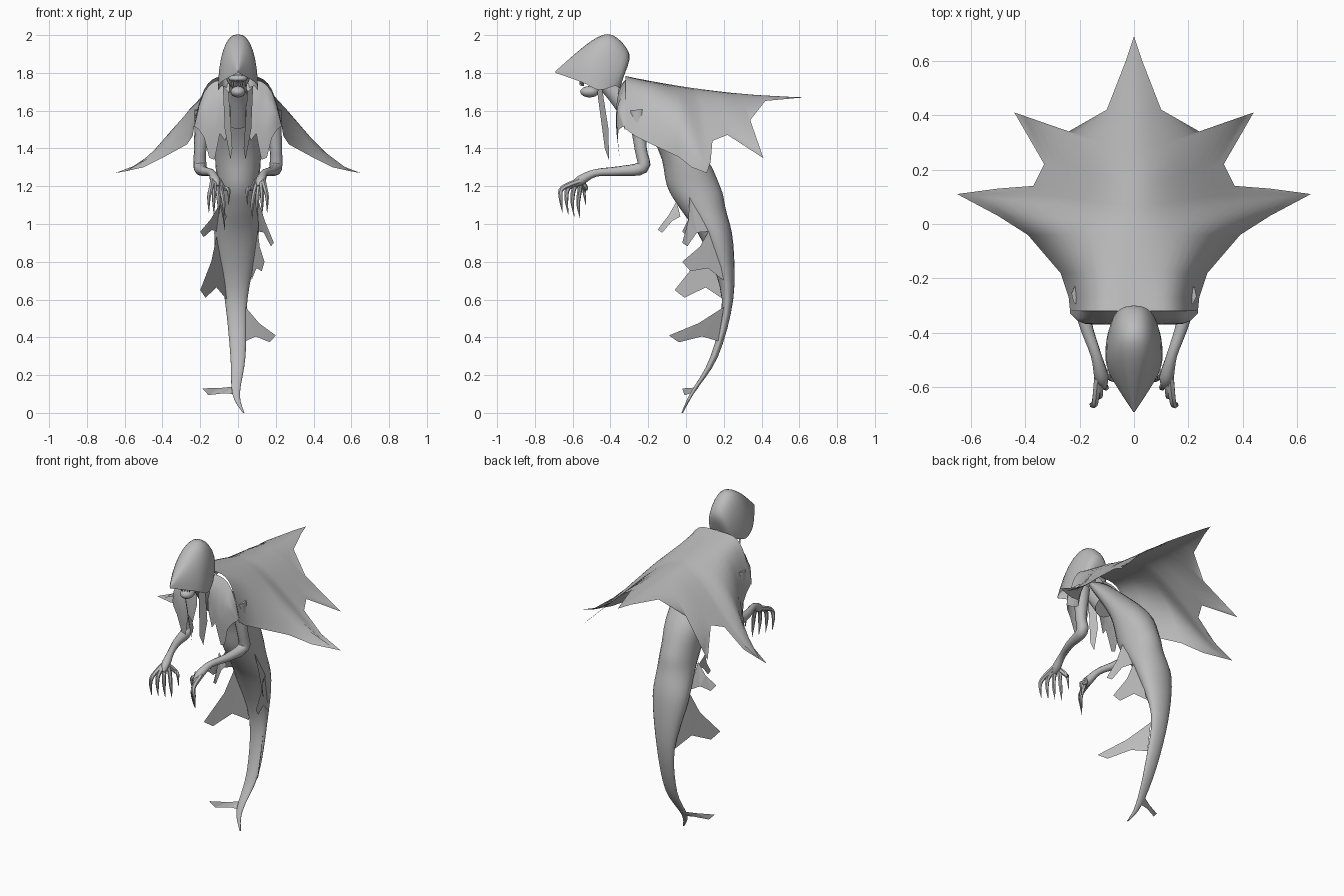
import bpy, bmesh
from math import sin, cos, pi
from mathutils import Vector

default_cube = bpy.data.objects.get("Cube")
if default_cube:
    bpy.data.objects.remove(default_cube, do_unlink=True)

grey = bpy.data.materials.new("ash grey")
grey.use_nodes = True
colour = (.5, .5, .5, 1)
grey.diffuse_color = colour
grey.node_tree.nodes["Principled BSDF"].inputs["Base Color"].default_value = colour


def finish(name, bm, smooth=True):
    """Turn a bmesh into a named grey object."""
    bmesh.ops.remove_doubles(bm, verts=bm.verts, dist=.0005)
    bmesh.ops.recalc_face_normals(bm, faces=bm.faces)
    mesh = bpy.data.meshes.new(name)
    bm.to_mesh(mesh)
    bm.free()
    mesh.materials.append(grey)
    part = bpy.data.objects.new(name, mesh)
    bpy.context.collection.objects.link(part)
    if smooth:
        bpy.ops.object.select_all(action="DESELECT")
        part.select_set(True)
        bpy.context.view_layer.objects.active = part
        bpy.ops.object.shade_smooth_by_angle(angle=1)


def ease(t):
    return t * t * (3 - 2 * t)


def spline(knots, steps=4):
    """Pass a smooth curve through tuples of any length."""
    knots = [Vector(knot) for knot in knots]
    padded = [knots[0]] + knots + [knots[-1]]
    result = []
    for before, start, end, after in zip(padded, padded[1:], padded[2:], padded[3:]):
        for step in range(steps):
            t = step / steps
            tangent_in, tangent_out = (end - before) / 2, (after - start) / 2
            result.append(start.lerp(end, ease(t)) + tangent_in * t * (1 - t) ** 2
                          - tangent_out * t * t * (1 - t))
    return result + [knots[-1]]


def skin(name, rows, closed=False):
    """Skin equally long rows of points; closed rows make a capped tube."""
    bm = bmesh.new()
    loops = [[bm.verts.new(point) for point in row] for row in rows]
    count = len(rows[0])
    for lower, upper in zip(loops, loops[1:]):
        for i in range(count if closed else count - 1):
            j = (i + 1) % count
            bm.faces.new((lower[i], lower[j], upper[j], upper[i]))
    if closed:
        bm.faces.new(loops[0])
        bm.faces.new(loops[-1])
    finish(name, bm)


def tube(name, path, sides=8):
    """Round tube along x, y, z, radius knots."""
    path = spline(path)
    centres = [knot.to_3d() for knot in path]
    rows = []
    for i, centre in enumerate(centres):
        along = centres[min(i + 1, len(path) - 1)] - centres[max(i - 1, 0)]
        across = along.cross(Vector((1, .2, .1))).normalized()
        up = along.cross(across).normalized()
        angles = [k * 2 * pi / sides for k in range(sides)]
        rows.append([centre + path[i].w * (across * cos(a) + up * sin(a)) for a in angles])
    skin(name, rows, closed=True)


def cloth(name, points):
    """Thin ragged piece with flat faces."""
    bm = bmesh.new()
    face = bm.faces.new([bm.verts.new(point) for point in points])
    bmesh.ops.triangulate(bm, faces=[face])
    finish(name, bm, smooth=False)


def tatter(name, top, base, tip):
    """Torn flap from a body edge to a blunt tip, with a shallow notch below."""
    top, base, tip = Vector(top), Vector(base), Vector(tip)
    corner = tip.lerp(base, .2) - Vector((0, 0, .03))
    notch = corner.lerp(base, .5).lerp(top, .15)
    upper_edge = top.lerp(tip, .5).lerp(base, .1)
    cloth(name, [top, upper_edge, tip, corner, notch, base])


def ball(name, centre, size):
    bm = bmesh.new()
    bmesh.ops.create_uvsphere(bm, u_segments=16, v_segments=10, radius=1)
    bmesh.ops.scale(bm, vec=size, verts=bm.verts)
    bmesh.ops.translate(bm, vec=centre, verts=bm.verts)
    finish(name, bm)


# Body and trailing tail: x, y, z, half width, half depth
body = spline([(0, -.3, 1.7, .08, .05), (0, -.04, 1.4, .12, .11), (0, .04, 1.2, .11, .14),
               (0, .09, 1.08, .11, .12), (-.01, .17, .9, .115, .08), (-.01, .22, .6, .06, .03),
               (0, .15, .3, .04, .02), (-.01, .03, .1, .02, .01), (.03, -.02, 0, .004, .004)])
turns = [k * pi / 10 for k in range(20)]
skin("body", [[(x + w * cos(a), y + d * sin(a), z) for a in turns] for x, y, z, w, d in body], closed=True)

# Cape: rim in plan, arched over the shoulders and flared into points behind
rim = [(.235, -.32), (.24, -.27), (.27, -.18), (.39, -.04), (.5, .03), (.65, .11), (.5, .13), (.37, .14),
       (.33, .22), (.44, .41), (.24, .34), (.1, .42), (.03, .6), (0, .69)]
rows = []
for rim_x, rim_y in rim:
    spine_y = rim_y - rim_x * max(rim_y, 0)
    flare = min((rim_y + .32) * 2.4, 1)
    row = []
    for k in range(-12, 13):
        t = abs(k) / 12
        side = 1 if k > 0 else -1
        arch = sin(t * pi / 2) ** .8
        out = arch + (t - arch) * flare
        x, y = rim_x * out, spine_y + (rim_y - spine_y) * t
        crest = 1.725 - .15 * y + .1 * y * y
        arch_drop = (.6 + rim_y) * out ** 5
        flare_drop = .44 * ease(x / .65)
        row.append((side * x, y, crest - arch_drop + (arch_drop - flare_drop) * flare))
    rows.append(row)
skin("cape", rows)

# Hood: crest y, z, then rim y, z and half width
hood = spline([(-.69, 1.81, -.69, 1.8, .003), (-.5, 1.97, -.55, 1.75, .09), (-.39, 2, -.46, 1.71, .105),
               (-.3, 1.9, -.38, 1.73, .085), (-.33, 1.78, -.35, 1.72, .06)])
rows = []
for crest_y, crest_z, rim_y, rim_z, width in hood:
    row = []
    for k in range(-8, 9):
        angle = abs(k) * pi / 16
        side = 1 if k > 0 else -1
        fall = 1 - cos(angle)
        row.append((side * width * sin(angle) ** .85, crest_y + (rim_y - crest_y) * fall,
                    crest_z + (rim_z - crest_z) * fall))
    rows.append(row)
skin("hood", rows)

# Gaunt face and neck under the hood
ball("skull", (0, -.46, 1.81), (.07, .08, .1))
ball("jaw", (0, -.51, 1.7), (.04, .05, .03))
ball("upper_lip", (0, -.52, 1.77), (.05, .04, .02))
for i in range(-3, 4):
    x, y = i * .012, abs(i) * .006 - .56
    tube("tooth", [(x, y, 1.76, .005), (x, y, 1.73, .002)], sides=5)
tube("neck", [(0, -.45, 1.77, .05), (0, -.38, 1.7, .05), (0, -.25, 1.55, .07)], sides=12)

chest_hem = [1.55, 1.44, 1.48, 1.34, 1.35, 1.46, 1.5, 1.52]
strip_outline = [(.08, 1.73), (.07, 1.5), (.04, 1.34), (.03, 1.4), (.05, 1.7)]

for side, label in ((1, "left_"), (-1, "right_")):
    # Rounded cloth over the front of the shoulder, with a ragged hem
    rows = []
    for i, hem in enumerate(chest_hem):
        x = .04 + .028 * i
        top = 1.765 - .26 * (x / .235) ** 5
        row = []
        for k in range(9):
            t = k / 8
            roundness = max(t ** 5, abs(x / .12 - 1) ** 4)
            z = hem + (top - hem) * t
            row.append((side * x, -.37 + .05 * roundness + .12 * max(1.5 - z, 0), z))
        rows.append(row)
    skin(label + "chest_cloth", rows)

    # Strip of cloth beside the face
    cloth(label + "hood_strip", [(side * x, x - .2 * z - .18, z) for x, z in strip_outline])

    # Thin bent arm
    arm = [(.18, -.26, 1.6, .05), (.2, -.24, 1.4, .033), (.2, -.23, 1.3, .035), (.18, -.36, 1.28, .025),
           (.14, -.48, 1.27, .02), (.12, -.56, 1.23, .026), (.11, -.6, 1.2, .01)]
    tube(label + "arm", [(side * x, y, z, r) for x, y, z, r in arm], sides=10)

    # Clawed fingers fanning from the palm, the shortest being the thumb
    for i in range(5):
        knuckle_x = side * (.1 + .008 * i)
        tip_x = side * (.05 + .026 * i)
        tip_y = -.53 - .031 * i
        tip_z = 1.1 if i == 0 else 1.02 + .01 * i
        tube(label + "finger", [(knuckle_x, -.56, 1.23, .016), ((knuckle_x + tip_x) / 2, tip_y, 1.19, .013),
                                (tip_x, tip_y - .01, tip_z + .08, .01), (tip_x, tip_y, tip_z, .001)], sides=6)

# Torn flaps along the robe and tail
tatter("left_waist_tatter", (.1, .02, 1.15), (.11, .12, .96), (.19, -.02, .9))
tatter("right_waist_tatter", (-.1, .02, 1.1), (-.11, .12, .96), (-.2, -.02, .96))
tatter("front_tatter", (-.1, -.05, 1.12), (-.06, -.03, 1.04), (-.07, -.15, .97))
tatter("left_robe_tatter", (.1, .14, 1), (.07, .2, .7), (.14, -.02, .8))
tatter("right_robe_tatter", (-.1, .15, 1), (-.06, .2, .6), (-.2, -.06, .65))
tatter("left_tail_tatter", (.04, .2, .56), (.04, .17, .38), (.2, -.09, .41))
tatter("right_tail_tatter", (-.02, .07, .14), (-.02, .04, .1), (-.19, -.02, .13))
